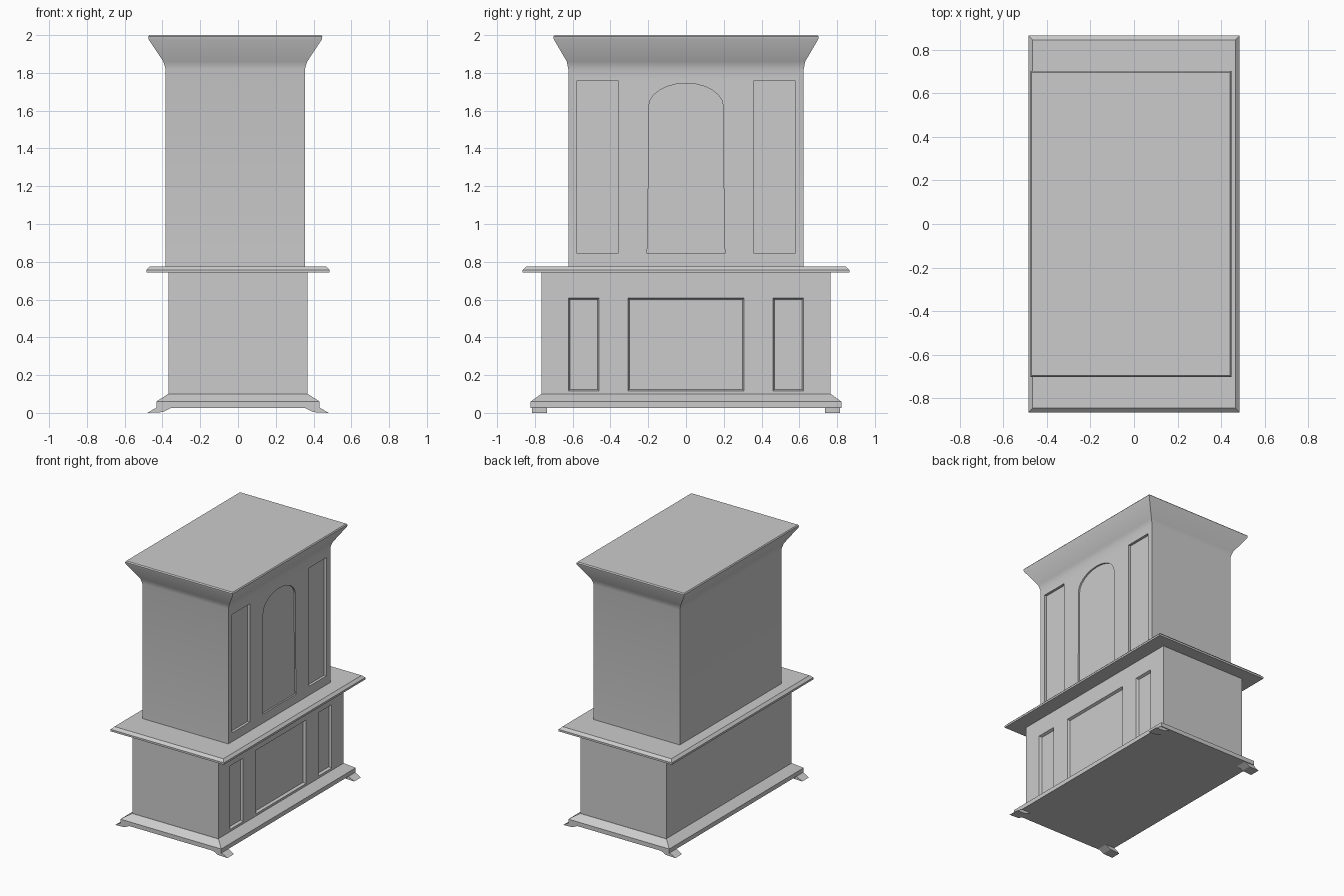
import bpy, bmesh, math

if "Cube" in bpy.data.objects:
    bpy.data.objects.remove(bpy.data.objects["Cube"])


def loft(name, rings):
    """Closed solid skinned through rings with equal point counts."""
    bm = bmesh.new()
    vs = [[bm.verts.new(p) for p in r] for r in rings]
    n = len(vs[0])
    for a, b in zip(vs, vs[1:]):
        for i in range(n):
            bm.faces.new((a[i], a[(i + 1) % n], b[(i + 1) % n], b[i]))
    bm.faces.new(vs[0][::-1])
    bm.faces.new(vs[-1])
    bmesh.ops.recalc_face_normals(bm, faces=bm.faces)
    me = bpy.data.meshes.new(name)
    bm.to_mesh(me)
    bm.free()
    ob = bpy.data.objects.new(name, me)
    bpy.context.collection.objects.link(ob)
    return ob


def stack(name, profile, cx=0):
    """Rectangular moulding: profile of (half x, half y, z)."""
    return loft(name, [[(cx - x, -y, z), (cx + x, -y, z), (cx + x, y, z), (cx - x, y, z)]
                       for x, y, z in profile])


def rect(y0, y1, z0, z1):
    return [(y0, z0), (y1, z0), (y1, z1), (y0, z1)]


def recess(ob, outline, face, depth, inset=0.0):
    """Sink a panel into the +x face, optionally with sloped sides."""
    ys, zs = [p[0] for p in outline], [p[1] for p in outline]
    cy, cz = (min(ys) + max(ys)) / 2, (min(zs) + max(zs)) / 2
    inner = [(y - math.copysign(inset, y - cy), z - math.copysign(inset, z - cz)) for y, z in outline]
    rings = [[(face + 0.03, y, z) for y, z in outline]]
    if inset:
        rings.append([(face, y, z) for y, z in outline])
    rings.append([(face - depth, y, z) for y, z in inner])
    cutter = loft("panel_cutter", rings)
    cutter.hide_render = True
    mod = ob.modifiers.new("panel", 'BOOLEAN')
    mod.operation, mod.solver, mod.object = 'DIFFERENCE', 'EXACT', cutter
    bpy.context.view_layer.objects.active = ob
    bpy.ops.object.modifier_apply(modifier=mod.name)
    bpy.data.objects.remove(cutter)


# Lower cabinet body with three sloped-edge panels
lower = stack("lower_cabinet", [(0.367, 0.765, 0.09), (0.367, 0.765, 0.75)])
for y0, y1 in ((-0.622, -0.46), (-0.307, 0.307), (0.46, 0.622)):
    recess(lower, rect(y0, y1, 0.117, 0.608), 0.367, 0.02, 0.008)

# Plinth with chamfered top
stack("plinth", [(0.432, 0.822, 0.027), (0.432, 0.822, 0.06), (0.37, 0.767, 0.1)])

# Counter slab with chamfered top edge
stack("counter", [(0.485, 0.865, 0.742), (0.485, 0.865, 0.757), (0.466, 0.845, 0.776)])

# Splayed feet at the corners
for sx, a in ((-1, "left"), (1, "right")):
    for sy, b in ((-1, "front"), (1, "back")):
        prof = [(0.35, 0.028), (0.398, 0.004), (0.48, 0.0), (0.432, 0.028)]
        loft(f"foot_{a}_{b}", [[(sx * x, sy * y, z) for x, z in prof] for y in (0.735, 0.816)])

# Upper hood flaring into a cornice
upper = stack("upper_hood", [(0.3685, 0.623, 0.77), (0.3685, 0.623, 1.82), (0.381, 0.631, 1.86),
                             (0.459, 0.7, 1.978), (0.461, 0.702, 1.992), (0.455, 0.695, 2.0)], -0.0145)
arch = [(-0.207, 0.845), (0.207, 0.845), (0.201, 0.92)]
arch += [(0.198 * math.cos(t * math.pi / 12), 1.62 + 0.125 * math.sin(t * math.pi / 12)) for t in range(13)]
arch.append((-0.201, 0.92))
recess(upper, arch, 0.354, 0.012)
for s in (-1, 1):
    y0, y1 = sorted((s * 0.36, s * 0.577))
    recess(upper, rect(y0, y1, 0.845, 1.76), 0.354, 0.02)

# Soft shading on the cornice curve
bpy.ops.object.select_all(action='DESELECT')
upper.select_set(True)
bpy.context.view_layer.objects.active = upper
bpy.ops.object.shade_smooth_by_angle(angle=math.radians(28))
